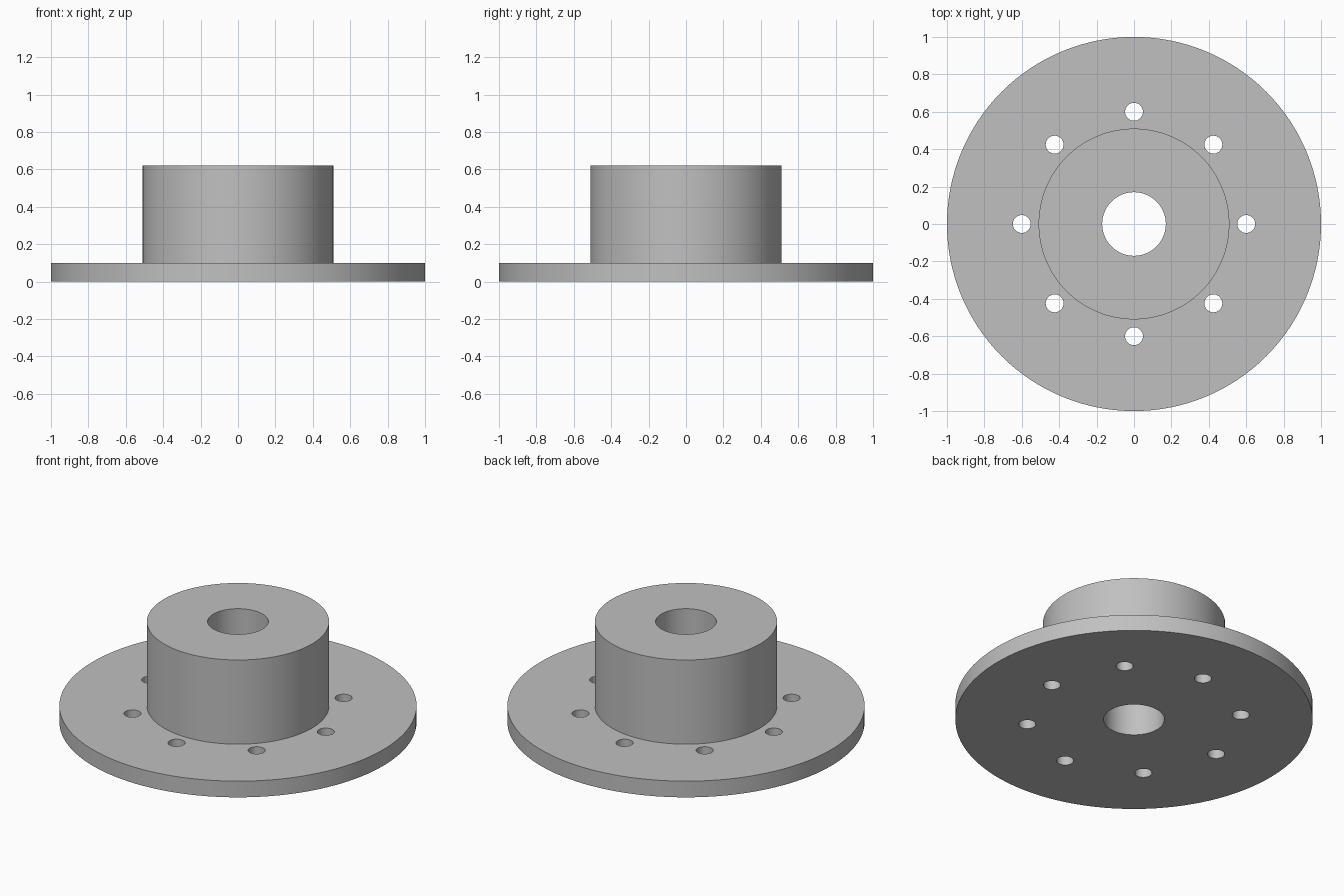
import bpy
import bmesh
import math
from mathutils import Matrix, Vector

cube = bpy.data.objects.get("Cube")
if cube:
    bpy.data.objects.remove(cube, do_unlink=True)

PLATE_R, PLATE_H = 1.0, 0.10
HUB_R, HUB_H = 0.51, 0.62
BORE_R = 0.17
BOLT_R, BOLT_CIRCLE, BOLTS = 0.048, 0.6, 8

# Plain grey metal
steel = bpy.data.materials.new("grey_steel")
steel.use_nodes = True
colour = (0.53, 0.53, 0.53, 1.0)
steel.diffuse_color = colour
steel.node_tree.nodes["Principled BSDF"].inputs["Base Color"].default_value = colour


def add_object(name, bm):
    bmesh.ops.recalc_face_normals(bm, faces=bm.faces[:])
    mesh = bpy.data.meshes.new(name)
    bm.to_mesh(mesh)
    bm.free()
    mesh.materials.append(steel)
    obj = bpy.data.objects.new(name, mesh)
    bpy.context.collection.objects.link(obj)
    return obj


def lathe(name, profile, steps):
    """Spin a closed (radius, height) profile around the z axis."""
    bm = bmesh.new()
    verts = [bm.verts.new((r, 0, z)) for r, z in profile]
    edges = [bm.edges.new((v, verts[(i + 1) % len(verts)])) for i, v in enumerate(verts)]
    bmesh.ops.spin(bm, geom=verts + edges, cent=(0, 0, 0), axis=(0, 0, 1),
                   angle=math.tau, steps=steps, use_merge=True)
    bmesh.ops.remove_doubles(bm, verts=bm.verts[:], dist=0.0001)
    return add_object(name, bm)


# Flange plate and hub in one turned piece with a through bore
flange = lathe("hub_flange", [
    (BORE_R, 0), (PLATE_R, 0), (PLATE_R, PLATE_H),
    (HUB_R, PLATE_H), (HUB_R, HUB_H), (BORE_R, HUB_H),
], 128)

# Ring of bolt hole cutters
bm = bmesh.new()
for i in range(BOLTS):
    a = math.tau * i / BOLTS
    place = Vector((BOLT_CIRCLE * math.cos(a), BOLT_CIRCLE * math.sin(a), PLATE_H / 2))
    bmesh.ops.create_cone(bm, cap_ends=True, segments=32, radius1=BOLT_R, radius2=BOLT_R,
                          depth=PLATE_H * 2, matrix=Matrix.Translation(place))
cutter = add_object("bolt_hole_cutter", bm)
cutter.hide_render = True

# Drill the bolt holes
drill = flange.modifiers.new("bolt_holes", "BOOLEAN")
drill.operation = "DIFFERENCE"
drill.solver = "EXACT"
drill.object = cutter
bpy.ops.object.select_all(action="DESELECT")
flange.select_set(True)
bpy.context.view_layer.objects.active = flange
bpy.ops.object.modifier_apply(modifier=drill.name)
bpy.data.objects.remove(cutter, do_unlink=True)

# Smooth round walls with crisp rims
bpy.ops.object.shade_smooth_by_angle(angle=math.radians(30))
